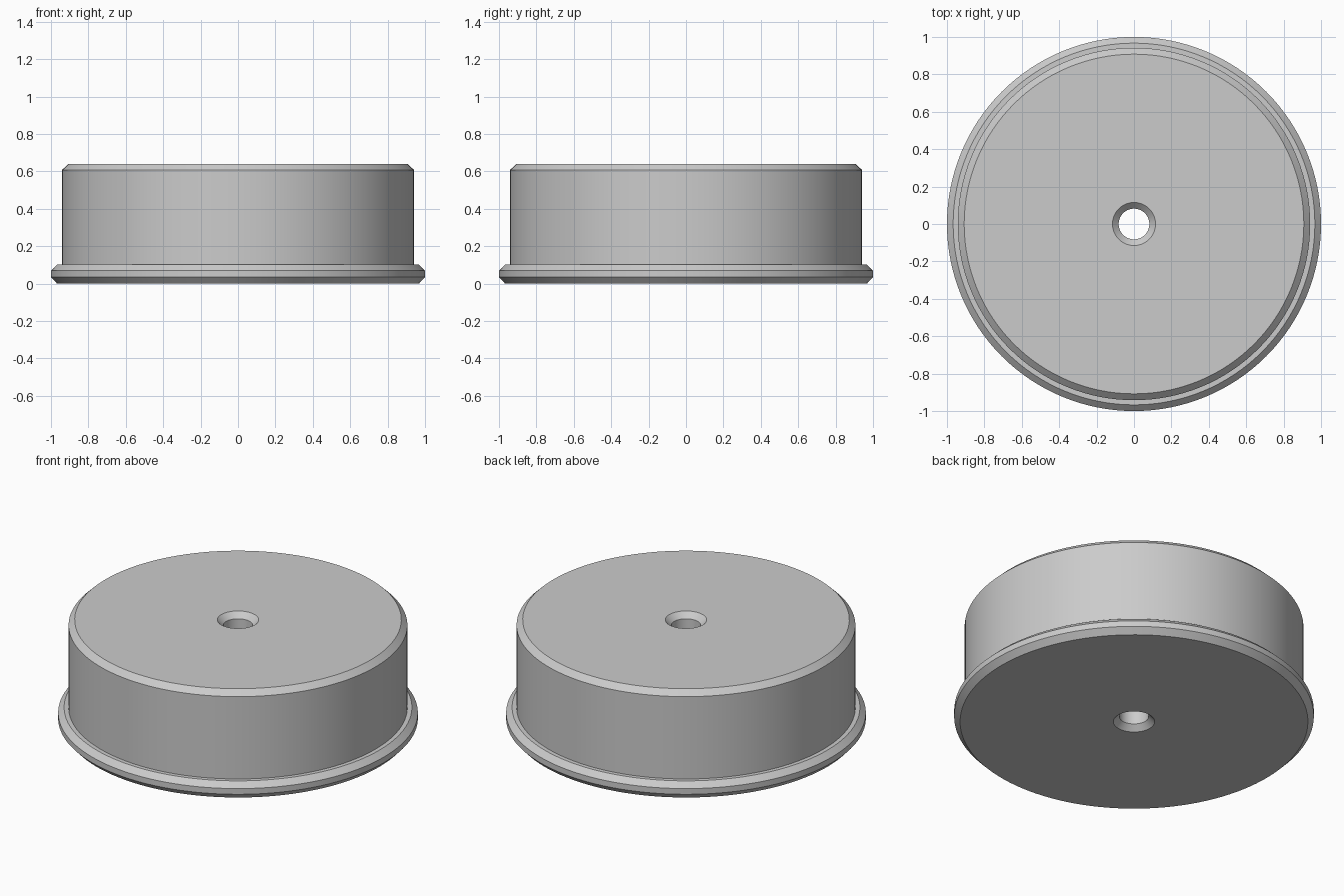
import bpy, bmesh, math

if "Cube" in bpy.data.objects:
    bpy.data.objects.remove(bpy.data.objects["Cube"])

SEGMENTS = 128

# Closed cross-section (radius, height): bottom, flange, drum wall, top, bored hole
PROFILE = [
    (0.115, 0.0), (0.967, 0.0), (1.0, 0.035), (1.0, 0.07), (0.967, 0.102),
    (0.942, 0.102), (0.942, 0.607), (0.908, 0.64),
    (0.115, 0.64), (0.082, 0.607), (0.082, 0.033),
]

grey = bpy.data.materials.new("plain grey")
grey.diffuse_color = (0.6, 0.6, 0.6, 1.0)
grey.use_nodes = True
grey.node_tree.nodes["Principled BSDF"].inputs["Base Color"].default_value = grey.diffuse_color

# Flanged drum: revolve the cross-section around z
bm = bmesh.new()
rings = []
for i in range(SEGMENTS):
    a = 2 * math.pi * i / SEGMENTS
    rings.append([bm.verts.new((r * math.cos(a), r * math.sin(a), z)) for r, z in PROFILE])
n = len(PROFILE)
for i in range(SEGMENTS):
    here, there = rings[i], rings[(i + 1) % SEGMENTS]
    for j in range(n):
        k = (j + 1) % n
        bm.faces.new((here[j], there[j], there[k], here[k]))
bmesh.ops.recalc_face_normals(bm, faces=bm.faces)

mesh = bpy.data.meshes.new("flanged_drum")
bm.to_mesh(mesh)
bm.free()
mesh.materials.append(grey)
drum = bpy.data.objects.new("flanged_drum", mesh)
bpy.context.collection.objects.link(drum)

# Smooth round walls, sharp chamfer edges
bpy.context.view_layer.objects.active = drum
drum.select_set(True)
bpy.ops.object.shade_smooth_by_angle(angle=math.radians(30))
